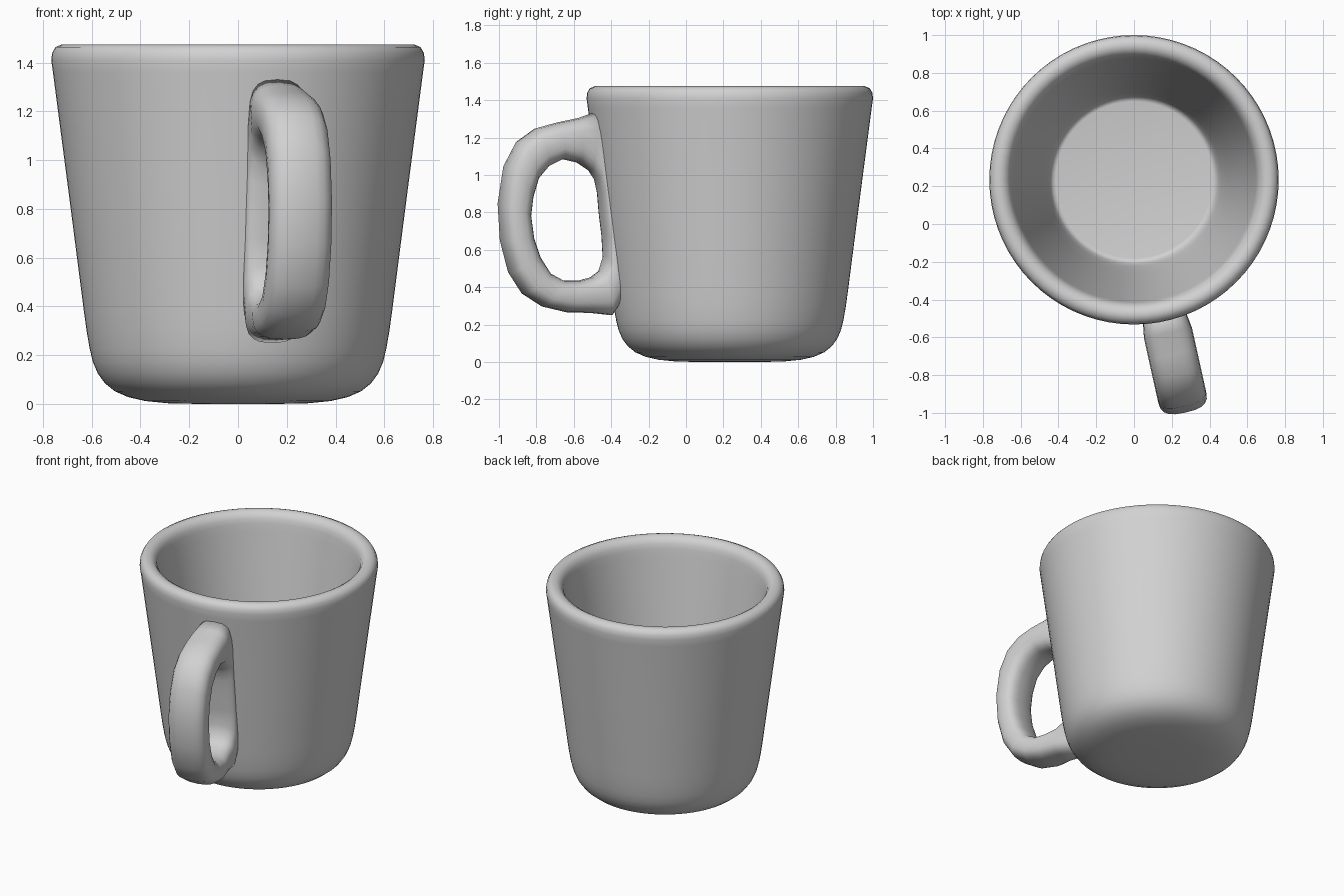
import bpy
import bmesh
from math import sin, cos, pi, radians, copysign
from mathutils import Vector, Matrix

cube = bpy.data.objects.get("Cube")
if cube:
    bpy.data.objects.remove(cube, do_unlink=True)

CUP_Y = 0.234                 # cup axis
HANDLE_TURN = radians(12.5)   # handle swings slightly to the left

glaze = bpy.data.materials.new("grey_glaze")
glaze.use_nodes = True
colour = (0.64, 0.64, 0.64, 1)
glaze.diffuse_color = colour
glaze.node_tree.nodes["Principled BSDF"].inputs["Base Color"].default_value = colour


def finish(bm, name):
    bmesh.ops.recalc_face_normals(bm, faces=bm.faces)
    mesh = bpy.data.meshes.new(name)
    bm.to_mesh(mesh)
    bm.free()
    mesh.materials.append(glaze)
    obj = bpy.data.objects.new(name, mesh)
    bpy.context.collection.objects.link(obj)
    mesh.shade_smooth()
    obj.location.y = CUP_Y


def bridge(bm, rings):
    """Join successive closed rings of vertices with quads."""
    for a, b in zip(rings, rings[1:]):
        n = len(a)
        for i in range(n):
            j = (i + 1) % n
            bm.faces.new((a[i], a[j], b[j], b[i]))


# Cup: lathed profile, from the underside over the rim to the inner floor
profile = [(0.15, 0), (0.29, 0.003), (0.38, 0.012), (0.45, 0.028), (0.505, 0.052),
           (0.546, 0.085), (0.575, 0.125), (0.595, 0.172), (0.608, 0.225), (0.621, 0.3),
           (0.632, 0.38), (0.695, 0.87), (0.759, 1.36), (0.766, 1.41), (0.762, 1.44),
           (0.749, 1.463), (0.722, 1.475), (0.695, 1.472), (0.672, 1.458), (0.656, 1.432),
           (0.648, 1.4), (0.64, 1.35), (0.562, 0.87), (0.492, 0.42), (0.46, 0.23),
           (0.444, 0.165), (0.43, 0.143), (0.415, 0.14)]
SIDES = 72
bm = bmesh.new()
rings = [[bm.verts.new((r * cos(2 * pi * i / SIDES), r * sin(2 * pi * i / SIDES), z))
          for i in range(SIDES)] for r, z in profile]
bridge(bm, rings)
bm.faces.new(rings[0])
bm.faces.new(rings[-1])
finish(bm, "cup_body")

# Handle: rounded section swept as a closed loop whose back is sunk in the wall,
# each row is outer radius, outer z, inner radius, inner z
edges = [(0.74, 1.335, 0.765, 1.02), (0.83, 1.305, 0.83, 1.065),
         (0.95, 1.28, 0.92, 1.085), (1.06, 1.25, 1, 1.045), (1.16, 1.18, 1.055, 0.98),
         (1.23, 1.05, 1.085, 0.88), (1.262, 0.85, 1.097, 0.78), (1.25, 0.65, 1.08, 0.66),
         (1.205, 0.48, 1.045, 0.56), (1.13, 0.365, 0.99, 0.475), (1.02, 0.295, 0.915, 0.435),
         (0.89, 0.265, 0.83, 0.435), (0.77, 0.263, 0.755, 0.455), (0.65, 0.25, 0.71, 0.49),
         (0.59, 0.34, 0.685, 0.57), (0.6, 0.65, 0.692, 0.68), (0.62, 0.8, 0.707, 0.8),
         (0.645, 1, 0.715, 0.9), (0.68, 1.23, 0.732, 0.97)]


def soft(v):
    return copysign(abs(v) ** 0.72, v)


POINTS = 20
bm = bmesh.new()
rings = []
for ro, zo, ri, zi in edges:
    outer, inner = Vector((0, -ro, zo)), Vector((0, -ri, zi))
    middle, half = (outer + inner) / 2, (outer - inner) / 2
    width = 0.13 if ro > 0.8 else 0.118      # slimmer where it meets the wall
    rings.append([bm.verts.new(middle + half * soft(sin(2 * pi * i / POINTS))
                               + Vector((width * soft(cos(2 * pi * i / POINTS)), 0, 0)))
                  for i in range(POINTS)])
bridge(bm, rings + rings[:1])
bmesh.ops.rotate(bm, verts=bm.verts, cent=(0, 0, 0), matrix=Matrix.Rotation(HANDLE_TURN, 3, "Z"))
finish(bm, "handle")
